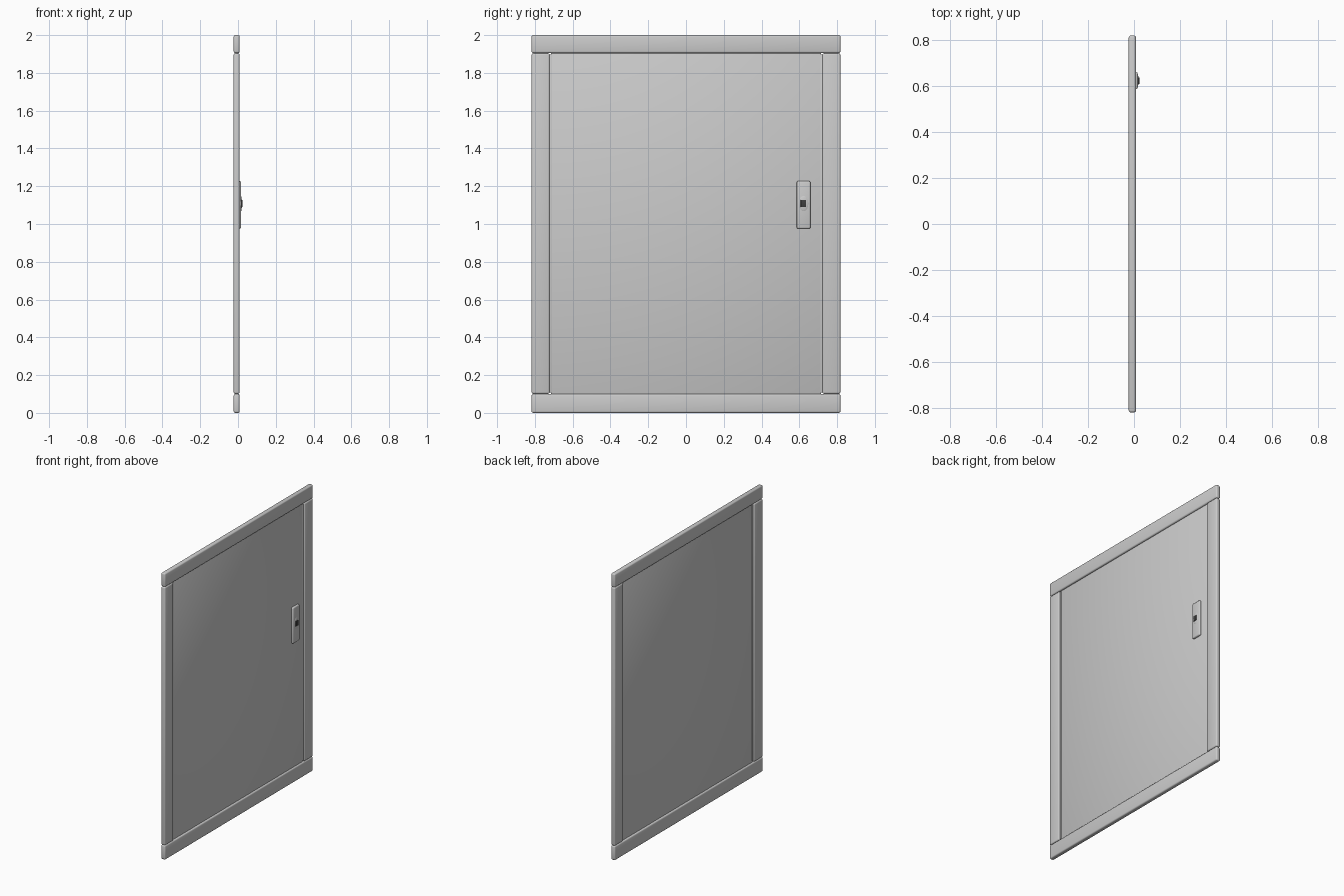
import bpy

if "Cube" in bpy.data.objects:
    bpy.data.objects.remove(bpy.data.objects["Cube"])


def box(name, x, y, z, bevel=0.0, segments=3):
    """Rounded box given by its (min, max) range on each axis."""
    bpy.ops.mesh.primitive_cube_add(size=1)
    ob = bpy.context.object
    ob.name = name
    ob.location = [(r[0] + r[1]) / 2 for r in (x, y, z)]
    ob.scale = [r[1] - r[0] for r in (x, y, z)]
    bpy.ops.object.transform_apply(location=False, rotation=False, scale=True)
    if bevel:
        mod = ob.modifiers.new("rounding", "BEVEL")
        mod.width = bevel
        mod.segments = segments
        bpy.ops.object.modifier_apply(modifier=mod.name)
        bpy.ops.object.shade_smooth_by_angle()
    return ob


DEPTH = (-0.023, 0.009)
HALF = 0.8175

# Top and bottom rails
box("bottom_rail", DEPTH, (-HALF, HALF), (0.0, 0.1), 0.009)
box("top_rail", DEPTH, (-HALF, HALF), (1.905, 2.0), 0.009)

# Side stiles with a slim gasket along each inner edge
for side, s in (("left", -1), ("right", 1)):
    box(side + "_stile", DEPTH, sorted((s * HALF, s * 0.722)), (0.101, 1.904), 0.009)
    box(side + "_gasket", (-0.014, 0.0), sorted((s * 0.725, s * 0.712)), (0.107, 1.898), 0.003, 2)

# Recessed door panel
box("door_panel", (-0.013, -0.001), (-0.716, 0.716), (0.1, 1.905), 0.004, 2)

# Lock: rounded plate, raised dome and dark latch button
box("lock_plate", (-0.002, 0.0165), (0.586, 0.659), (0.975, 1.227), 0.008)
bpy.ops.mesh.primitive_uv_sphere_add(segments=32, ring_count=16, radius=1,
                                     location=(0.013, 0.6225, 1.108))
dome = bpy.context.object
dome.name = "lock_dome"
dome.scale = (0.008, 0.028, 0.045)
bpy.ops.object.shade_smooth()
latch = box("latch_button", (0.015, 0.023), (0.607, 0.636), (1.09, 1.127), 0.002, 2)
dark = bpy.data.materials.new("dark")
dark.diffuse_color = (0.05, 0.05, 0.05, 1)
dark.use_nodes = True
dark.node_tree.nodes["Principled BSDF"].inputs["Base Color"].default_value = dark.diffuse_color
latch.data.materials.append(dark)
